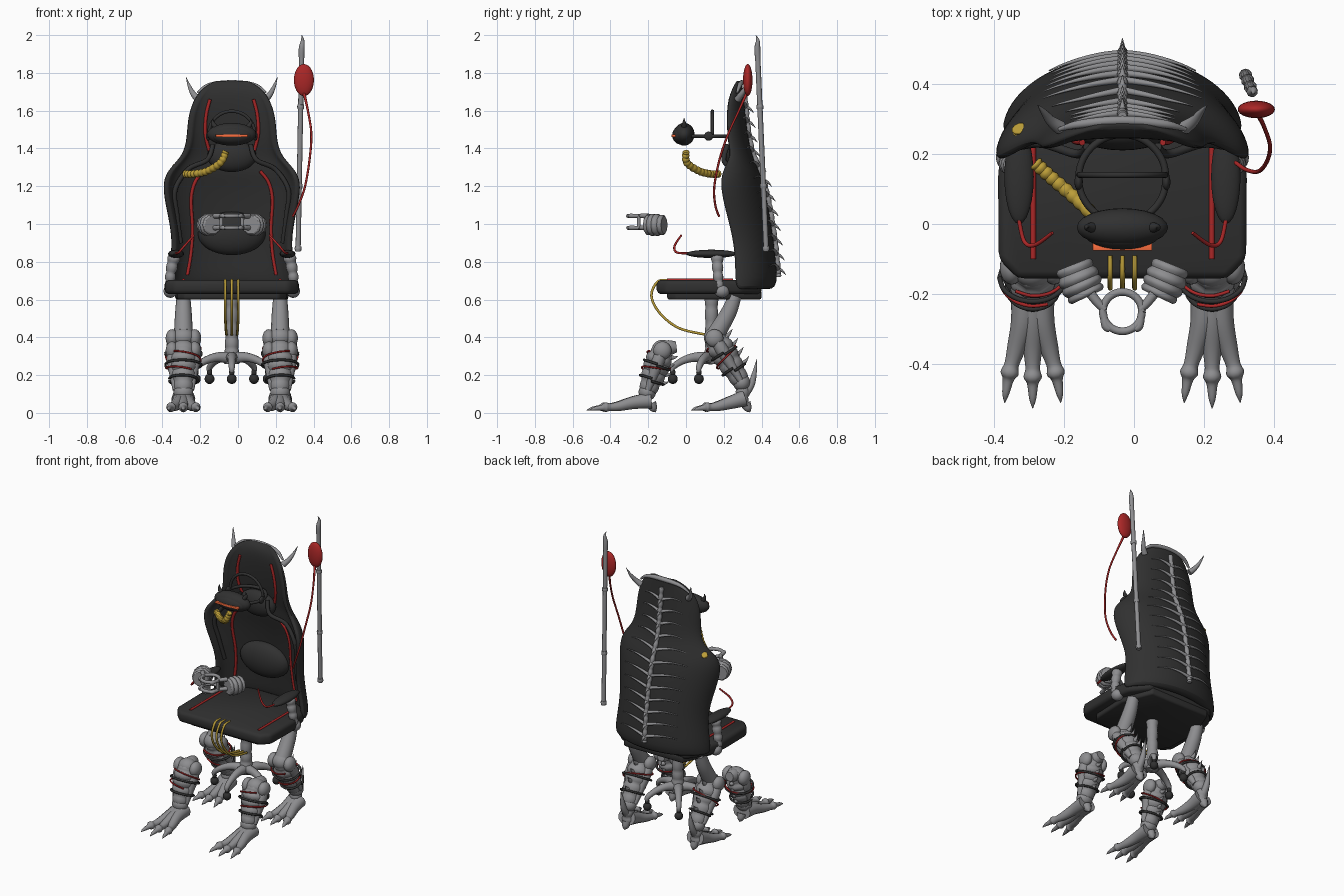
import bpy, bmesh, math
from mathutils import Vector, Matrix

if "Cube" in bpy.data.objects:
    bpy.data.objects.remove(bpy.data.objects["Cube"])

CX = -0.033                      # chair centre line; parts are built around x = 0 then shifted
DARK, RED, YEL, ORG = (.03, .03, .03, 1), (.4, .02, .02, 1), (.5, .34, .04, 1), (1, .16, .05, 1)
METAL = (.27, .27, .28, 1)
mats = {}

def finish(name, me, color=None, dx=CX):
    me.transform(Matrix.Translation((dx, 0, 0)))
    me.shade_smooth()
    me.set_sharp_from_angle(angle=math.radians(45))
    color = color or METAL
    if color not in mats:
        mats[color] = bpy.data.materials.new("mat")
        mats[color].diffuse_color = color
    me.materials.clear()
    me.materials.append(mats[color])
    me.name = name
    ob = bpy.data.objects.new(name, me)
    bpy.context.collection.objects.link(ob)
    return ob

def from_bm(name, bm, color=None, dx=CX):
    bmesh.ops.recalc_face_normals(bm, faces=bm.faces)
    me = bpy.data.meshes.new(name)
    bm.to_mesh(me)
    bm.free()
    return finish(name, me, color, dx)

def smooth_path(pts, ribs=0, amp=.15):
    """Catmull-Rom through (x, y, z, radius) points, optionally ribbed."""
    P = [Vector(p) for p in pts]
    P = [P[0]] + P + [P[-1]]
    n = len(P) - 3
    total = max(6 * n, ribs * 6)
    out = []
    for k in range(total + 1):
        t = k / total * n
        i = min(int(t), n - 1)
        t -= i
        a, b, c, d = P[i:i + 4]
        v = .5 * (2 * b + (c - a) * t + (2 * a - 5 * b + 4 * c - d) * t * t + (3 * b - a - 3 * c + d) * t ** 3)
        v[3] = max(v[3], .0008)
        if ribs:
            v[3] *= 1 - amp + 2 * amp * abs(math.sin(math.pi * ribs * k / total))
        out.append(v)
    return out

def tube(name, paths, color=None, ribs=0, amp=.15, dx=CX, res=3):
    cu = bpy.data.curves.new(name, 'CURVE')
    cu.dimensions, cu.bevel_depth, cu.bevel_resolution, cu.use_fill_caps = '3D', 1, res, True
    for p in paths:
        s = cu.splines.new('POLY')
        pts = smooth_path(p, ribs, amp)
        s.points.add(len(pts) - 1)
        for q, v in zip(s.points, pts):
            q.co, q.radius = (*v[:3], 1), v[3]
    tmp = bpy.data.objects.new("tmp", cu)
    bpy.context.collection.objects.link(tmp)
    me = bpy.data.meshes.new_from_object(tmp)
    bpy.data.objects.remove(tmp)
    return finish(name, me, color, dx)

def mir(paths):
    return paths + [[(-p[0], *p[1:]) for p in path] for path in paths]

def balls(name, items, color=None, dx=CX):
    bm = bmesh.new()
    for c, s in items:
        bmesh.ops.create_uvsphere(bm, u_segments=24, v_segments=14, radius=1,
                                  matrix=Matrix.Translation(c) @ Matrix.Diagonal((*s, 1)))
    return from_bm(name, bm, color, dx)

def slab(name, half, z0, z1, bev, color=None):
    """Symmetric plan outline (right half given front to back) extruded and bevelled."""
    bm = bmesh.new()
    f = bm.faces.new([bm.verts.new((x, y, z0)) for x, y in half + [(-x, y) for x, y in reversed(half)]])
    r = bmesh.ops.extrude_face_region(bm, geom=[f])
    bmesh.ops.translate(bm, vec=(0, 0, z1 - z0), verts=[v for v in r["geom"] if isinstance(v, bmesh.types.BMVert)])
    bmesh.ops.bevel(bm, geom=bm.edges[:], offset=bev, segments=2, affect='EDGES', profile=.5)
    return from_bm(name, bm, color)

def circle(c, r, t, axis, a0=0, a1=360):
    out = []
    for k in range(17):
        a = math.radians(a0 + (a1 - a0) * k / 16)
        u, v = r * math.cos(a), r * math.sin(a)
        d = (u, v, 0) if axis == 'z' else (u, 0, v)
        out.append((c[0] + d[0], c[1] + d[1], c[2] + d[2], t))
    return out

def wrap(a, b, rx, ry, turns, t, start=0):
    """Cord wound around the limb from a to b."""
    a, b = Vector(a), Vector(b)
    u = Vector((1, 0, 0))
    v = (b - a).normalized().cross(u)
    n = int(12 * turns)
    return [(*(a.lerp(b, k / n) + u * rx * math.cos(start + k * math.pi / 6)
               + v * ry * math.sin(start + k * math.pi / 6)), t) for k in range(n + 1)]

# Backrest: crescent sections given as z, half width, front edge y, back centre y
ROWS = [(.65, .355, .26, .49), (.78, .335, .26, .48), (.92, .318, .25, .465), (1.08, .352, .205, .44),
        (1.2, .374, .18, .415), (1.28, .352, .19, .39), (1.35, .275, .235, .355), (1.43, .243, .222, .335),
        (1.55, .24, .213, .318), (1.65, .213, .22, .308), (1.72, .16, .245, .3), (1.76, .09, .27, .3)]

def row(z):
    for a, b in zip(ROWS, ROWS[1:]):
        if z <= b[0]:
            return Vector(a).lerp(Vector(b), (z - a[0]) / (b[0] - a[0]))
    return Vector(ROWS[-1])

def inner_y(z, f, b):
    return max(f, b - (.1 if z < 1.3 else .065))

def on_back(x, z, off=.005):
    _, w, f, b = row(z)
    return (x, f + (b - f) * math.sqrt(max(0, 1 - (x / w) ** 2)) + off, z)

def front_y(x, z):
    _, w, f, b = row(z)
    return f + (inner_y(z, f, b) - f) * math.sqrt(max(0, 1 - (x / (w - .035)) ** 2)) - .004

bm = bmesh.new()
rings = []
for z, w, f, b in ROWS:
    th = [math.radians(-90 + 15 * k) for k in range(13)]
    ring = [bm.verts.new((w * math.sin(t), f + (b - f) * math.cos(t), z)) for t in th]
    ring += [bm.verts.new(((w - .035) * math.sin(t), f + (inner_y(z, f, b) - f) * math.cos(t), z)) for t in reversed(th)]
    rings.append(ring)
for r, s in zip(rings, rings[1:]):
    for i in range(26):
        bm.faces.new((r[i], r[(i + 1) % 26], s[(i + 1) % 26], s[i]))
for r in (rings[0], rings[-1]):
    for i in range(12):
        bm.faces.new((r[i], r[i + 1], r[24 - i], r[25 - i]))
back = from_bm("backrest", bm, DARK)
back.modifiers.new("sub", 'SUBSURF').levels = 2
back.modifiers["sub"].render_levels = 2

# Cushions and red piping on the front
balls("lumbar_cushion", [((0, .335, .95), (.18, .065, .115))], DARK)
balls("neck_cushion", [((0, .26, 1.36), (.13, .05, .085))], DARK)
pipe = [[(x, front_y(x, z), z, .009) for x, z in p] for p in (
    [(.115, 1.66), (.135, 1.58), (.14, 1.48), (.12, 1.39)],
    [(.15, 1.28), (.195, 1.22), (.215, 1.13), (.208, .98), (.215, .85), (.235, .73)])]
tube("backrest_piping", mir(pipe + [[(.255, -.1, .703, .008), (.255, .05, .703, .008), (.255, .25, .703, .008)]]), RED)
tube("shoulder_tube", mir([[(.1, .22, 1.42, .012), (.13, .2, 1.34, .013), (.23, .23, 1.29, .013),
                            (.3, .225, 1.18, .013), (.29, .255, 1.05, .013), (.27, .29, .9, .012)]]), DARK)

# Spine with ribs and spikes
zs = [.76 + .078 * k for k in range(12)]
tube("spine", [[(*on_back(0, z, .006), .014) for z in [.72] + zs + [1.7]]], None, 24, .12)
ribs, spikes = [], []
for z in zs:
    L = row(z)[1] * .62
    ribs.append([(*on_back(L * t, z + .025 * math.sin(t * 2.5)), .009 * (1 - t) + .002) for t in (0, .3, .6, .85, 1)])
    x, y, _ = on_back(0, z)
    spikes.append([(0, y, z, .013), (0, y + .022, z - .008, .007), (0, y + .043, z - .03, .001)])
tube("ribs", mir(ribs), None, res=2)
tube("spine_spikes", spikes, None, res=2)

# Horns and crest on top
tube("head_horns", mir([[(.178, .275, 1.66, .02), (.205, .295, 1.69, .015), (.225, .32, 1.73, .009), (.242, .34, 1.778, .001)]]))
tube("head_crest", [[(-.18, .27, 1.695, .006), (-.12, .285, 1.735, .012), (0, .295, 1.748, .014),
                     (.12, .285, 1.735, .012), (.18, .27, 1.695, .006)]])

# Seat with chamfered front corners, tapering into the backrest
slab("seat", [(.3, -.155), (.353, -.1), (.355, .15), (.325, .29), (.24, .4)], .63, .703, .02, DARK)
slab("seat_base", [(.25, -.1), (.29, -.05), (.3, .2), (.22, .4)], .6, .65, .012, DARK)

# Armrests
balls("armrest_pads", [((s * .295, .135, .842), (.042, .135, .022)) for s in (-1, 1)], DARK)
tube("armrest_posts", mir([[(.32, .18, .63, .03), (.325, .17, .72, .026), (.305, .165, .83, .032)]]), None, 5, .1)
balls("armrest_joints", [((s * .325, .19, .645), (.036, .04, .036)) for s in (-1, 1)])
tube("armrest_cords", mir([[(.295, .01, .845, .006), (.28, -.05, .85, .006), (.25, -.06, .885, .006), (.2, -.025, .94, .005)]]), RED)

# Gas column, star base and castors
tube("column", [[(0, .135, .26, .042), (0, .135, .4, .034), (0, .135, .62, .036)]], None, 6, .06)
arms, wheels = [], []
for k in range(5):
    a = math.radians(-90 + 72 * k)
    p = lambda r, z, t: (r * math.cos(a), .13 + r * math.sin(a), z, t)
    arms.append([p(0, .29, .035), p(.08, .295, .026), p(.15, .275, .02), p(.2, .24, .016), p(.2, .21, .01)])
    wheels.append((p(.2, .18, 0)[:3], (.026, .026, .027)))
    wheels.append((p(.2, .215, 0)[:3], (.014, .014, .02)))
tube("star_base", arms)
balls("castors", wheels, DARK)
tube("front_cables", [[(x, -.09, .703, .006), (x, -.15, .695, .007), (x, -.183, .62, .007), (x, -.14, .53, .007),
                       (x * .9, -.04, .45, .007), (x * .8, .1, .415, .007)] for x in (-.035, 0, .035)], YEL)

# Legs and clawed feet
LX = .256
def foot(ay, az, k):
    toes = []
    for s, L in ((-1, .95), (0, 1), (1, .95)):
        toes.append([(LX + s * w, ay - d * L * k, z, r) for w, d, z, r in (
            (.018, -.02, az * .6, .045), (.026, .07, .055, .036), (.046, .15, .036, .027), (.06, .2, .03, .021),
            (.066, .225, .03, .026), (.07, .245, .027, .016), (.077, .285, .022, .01), (.08, .312, .014, .001))])
    toes.append([(LX, ay + .02, .05, .03), (LX, ay + .035, .02, .02), (LX, ay + .045, .004, .002)])
    return toes

def leg(name, knee, ankle, r, az, k):
    K, A = Vector((LX, *knee)), Vector((LX, *ankle))
    n = Vector((0, -(A.z - K.z), A.y - K.y)).normalized()
    P = lambda t, off=0: K.lerp(A, t) + n * off
    tube(name + "_foot", mir(foot(A.y, az, k)))
    tube(name + "_shin", mir([[(*P(-.05), r * .75), (*P(.25), r * 1.1), (*P(.6), r), (*P(1), r * .7)]]), None, 5, .06)
    side = [[(*(P(t) + Vector((.058 * (1 - .3 * t), 0, 0)) * s), q) for t, q in
             ((-.02, .024), (.25, .036), (.6, .027), (.95, .016))] for s in (-1, 1)]
    tube(name + "_muscles", mir(side))
    tube(name + "_bands", mir([wrap(P(.34), P(.38), .095, r * 1.13, 1, .007), wrap(P(.68), P(.74), .074, r * 1.03, 1, .007)]), DARK)
    tube(name + "_cords", mir([wrap(P(.12), P(.55), .092, r * 1.12, 1.2, .005, 1)]), RED)
    sp = [[(*P(t, r * .9), .015), (*(P(t, r * 1.2) + Vector((0, 0, .006))), .008), (*(P(t, r * 1.5) + Vector((0, 0, .02))), .001)]
          for t in (.1, .3, .5, .7)]
    tube(name + "_spikes", mir(sp))
    js = []
    for s in (-1, 1):
        js += [((s * LX, K.y, K.z), (.06, .056, .052)), ((s * LX, A.y, A.z), (.052, .046, .046))]
        js += [((s * LX + q, K.y, K.z - .005), (.034, .048, .048)) for q in (-.06, .06)]
    balls(name + "_joints", js)

leg("front_leg", (-.125, .335), (-.205, .11), .064, .11, 1.03)
leg("back_leg", (.15, .4), (.295, .16), .064, .13, .86)
tube("front_leg_stumps", mir([[(LX, -.05, .35, .03), (LX, -.09, .345, .042), (LX, -.13, .34, .036)]]))
tube("back_thighs", mir([[(LX, .26, .62, .036), (LX, .225, .53, .044), (LX, .16, .42, .05)]]))
tube("back_ankles", mir([[(LX, .295, .17, .044), (LX, .3, .11, .036), (LX, .29, .05, .04)]]), None, 3, .08)
tube("heel_spurs", mir([[(LX, .31, .1, .026), (LX, .345, .15, .02), (LX, .362, .21, .013), (LX, .375, .285, .001)]]))

# Floating headset
balls("headset", [((0, -.01, 1.475), (.13, .055, .06)), ((0, -.025, 1.47), (.11, .048, .05)),
                  ((-.125, .12, 1.465), (.012, .024, .024)), ((.125, .12, 1.465), (.012, .024, .024))], DARK)
tube("headset_band", [circle((0, .13, 1.465), .125, .01, 'z'), circle((0, .14, 1.475), .122, .009, 'y', 0, 180)], DARK)
slab("headset_visor", [(.085, -.076), (.085, -.055)], 1.461, 1.475, .002, ORG)
tube("headset_horns", mir([[(.085, -.01, 1.51, .016), (.1, -.01, 1.535, .01), (.098, -.01, 1.56, .001)]]), DARK)
tube("headset_hose", [[(-.03, 0, 1.385, .018), (-.06, .005, 1.325, .019), (-.13, .07, 1.28, .019), (-.2, .13, 1.265, .019),
                       (-.25, .175, 1.265, .019)]], YEL, 14, .1)
tube("hose_end", [[(-.285, .25, 1.285, .019), (-.297, .275, 1.31, .019)]], YEL, 3, .12)

# Floating hand grips: ribbed wrists and a double ring
tube("grip_wrists", mir([[(.14, -.115, .995, .05), (.12, -.165, .995, .058), (.1, -.208, .995, .05)]]), None, 4, .06)
tube("grip_fingers", mir([[(.09, -.2, z, .014), (.07, -.225, z, .013), (.05, -.245, z, .011)] for z in (.98, 1.043)]
                         + [[(.055, -.25, z, .01), (.048, -.29, z, .012), (.035, -.3, z, .01)] for z in (.98, 1.043)]))
tube("grip_rings", [circle((0, -.25, z), .056, .011, 'z') for z in (.98, 1.043)])
tube("grip_bars", mir([[(.056, -.25, .98, .01), (.056, -.25, 1.01, .01), (.056, -.25, 1.043, .01)]]))

# Pole with blade tip, balloon and cord
pole = lambda z: (.318 + (z - .855) * .018, .425 - (z - .855) * .044, z)
tube("pole", [[(*pole(z), .014) for z in (.855, 1.3, 1.9)]], dx=0)
tube("pole_collars", [[(*pole(z - .012), .017), (*pole(z), .019), (*pole(z + .012), .017)] for z in (.87, 1.2, 1.62)], dx=0)
tube("pole_blade", [[(*pole(1.88), .015), (*pole(1.93), .016), (.342, .38, 1.97, .01), (.338, .37, 2, .001)]], dx=0)
balls("balloon", [((.349, .327, 1.762), (.053, .025, .085))], RED, 0)
tube("balloon_cord", [[(.35, .32, 1.69, .008), (.37, .28, 1.6, .006), (.388, .225, 1.48, .006), (.38, .18, 1.35, .006),
                       (.355, .15, 1.2, .006), (.32, .155, 1.1, .006), (.29, .175, 1.04, .006)]], RED, dx=0)

for m in bpy.data.materials:
    if m.users and not m.is_grease_pencil:
        m.use_nodes = True
        m.node_tree.nodes["Principled BSDF"].inputs["Base Color"].default_value = m.diffuse_color
